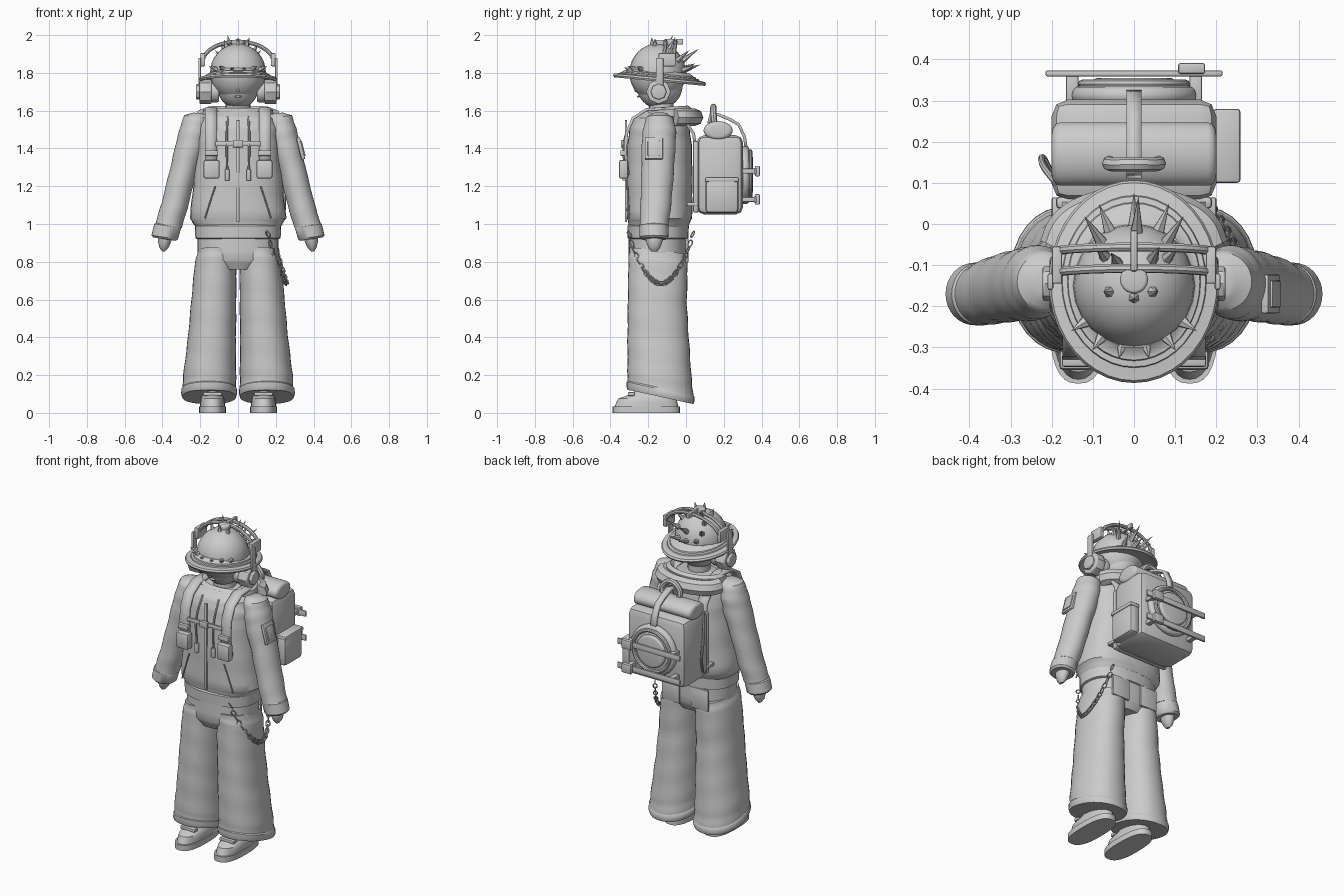
import bpy, bmesh
from math import sin, cos, pi, radians
from mathutils import Vector, Matrix

if "Cube" in bpy.data.objects:
    bpy.data.objects.remove(bpy.data.objects["Cube"])

grey = bpy.data.materials.new("light_grey")
grey.use_nodes = True
grey.diffuse_color = (0.6, 0.6, 0.6, 1)
grey.node_tree.nodes["Principled BSDF"].inputs["Base Color"].default_value = grey.diffuse_color


def finish(obj, smooth=True):
    obj.data.materials.clear()
    obj.data.materials.append(grey)
    bpy.ops.object.select_all(action='DESELECT')
    obj.select_set(True)
    bpy.context.view_layer.objects.active = obj
    if smooth:
        bpy.ops.object.shade_smooth_by_angle(angle=radians(40))
    return obj


def from_bmesh(name, bm, smooth=True):
    bmesh.ops.recalc_face_normals(bm, faces=bm.faces)
    mesh = bpy.data.meshes.new(name)
    bm.to_mesh(mesh)
    bm.free()
    obj = bpy.data.objects.new(name, mesh)
    bpy.context.collection.objects.link(obj)
    return finish(obj, smooth)


def box(name, at, size, bevel=0.005, turn=0.0):
    """Bevelled box, turned about the y axis."""
    bm = bmesh.new()
    bmesh.ops.create_cube(bm, size=1, matrix=Matrix.Diagonal((*size, 1)))
    bmesh.ops.bevel(bm, geom=bm.edges[:], offset=bevel, segments=2, affect='EDGES', profile=0.5)
    bm.transform(Matrix.Translation(at) @ Matrix.Rotation(turn, 4, 'Y'))
    return from_bmesh(name, bm)


def ball(name, at, radii):
    bm = bmesh.new()
    bmesh.ops.create_uvsphere(bm, u_segments=24, v_segments=16, radius=1)
    bm.transform(Matrix.Translation(at) @ Matrix.Diagonal((*radii, 1)))
    return from_bmesh(name, bm)


def rod(name, start, end, r1, r2=None, sides=24, bevel=0.0, smooth=True):
    """Cylinder or cone between two points."""
    start, end = Vector(start), Vector(end)
    axis = end - start
    bm = bmesh.new()
    bmesh.ops.create_cone(bm, cap_ends=True, segments=sides, radius1=r1,
                          radius2=r1 if r2 is None else r2, depth=axis.length)
    if bevel:
        rims = [e for e in bm.edges if abs(e.verts[0].co.z - e.verts[1].co.z) < bevel / 10]
        bmesh.ops.bevel(bm, geom=rims, offset=bevel, segments=3, affect='EDGES', profile=0.5)
    bm.transform(Matrix.Translation((start + end) / 2) @ axis.to_track_quat('Z', 'Y').to_matrix().to_4x4())
    return from_bmesh(name, bm, smooth)


def loft(name, rings, power=2.0, steps=1, ripple=0.0, slope=(0, 0), sides=32):
    """Skin over rings (x, y, z, half width, half depth); slope tilts each ring."""
    dense = []
    for a, b in zip(rings, rings[1:]):
        dense += [Vector(a).lerp(Vector(b), k / steps) for k in range(steps)]
    dense.append(Vector(rings[-1]))
    bm = bmesh.new()
    loops = []
    for i, (x, y, z, rx, ry) in enumerate(dense):
        loop = []
        for k in range(sides):
            t = 2 * pi * k / sides
            puff = 1 + ripple * sin(i * pi / 2 + cos(t))
            c, s = cos(t), sin(t)
            dx = rx * puff * abs(c) ** (2 / power) * (1 if c > 0 else -1)
            dy = ry * puff * abs(s) ** (2 / power) * (1 if s > 0 else -1)
            loop.append(bm.verts.new((x + dx, y + dy, z + slope[0] * dx + slope[1] * dy)))
        loops.append(loop)
    for a, b in zip(loops, loops[1:]):
        for k in range(sides):
            bm.faces.new((a[k - 1], a[k], b[k], b[k - 1]))
    bm.faces.new(loops[0])
    bm.faces.new(loops[-1])
    return from_bmesh(name, bm)


def tube(name, points, radius, closed=False):
    curve = bpy.data.curves.new(name, 'CURVE')
    curve.dimensions = '3D'
    curve.bevel_depth, curve.bevel_resolution, curve.resolution_u = radius, 2, 6
    curve.use_fill_caps = True
    spline = curve.splines.new('BEZIER')
    spline.bezier_points.add(len(points) - 1)
    for bp, p in zip(spline.bezier_points, points):
        bp.co = p
        bp.handle_left_type = bp.handle_right_type = 'AUTO'
    spline.use_cyclic_u = closed
    obj = bpy.data.objects.new(name, curve)
    bpy.context.collection.objects.link(obj)
    bpy.ops.object.select_all(action='DESELECT')
    obj.select_set(True)
    bpy.context.view_layer.objects.active = obj
    bpy.ops.object.convert(target='MESH')
    return finish(bpy.context.view_layer.objects.active)


def ribbon(name, x, width, path, thick=0.016):
    """Flat strap following (y, z) points."""
    bm = bmesh.new()
    rows = [[bm.verts.new((x + e * width / 2, y, z)) for e in (-1, 1)] for y, z in path]
    for a, b in zip(rows, rows[1:]):
        bm.faces.new((a[0], a[1], b[1], b[0]))
    obj = from_bmesh(name, bm)
    solid = obj.modifiers.new("thickness", 'SOLIDIFY')
    solid.thickness, solid.offset = thick, 0
    return obj


# Trousers, shoes, sleeves and hands
loft("hips", [(0, -.15, .76, .12, .13), (0, -.15, .81, .215, .155), (0, -.148, .96, .215, .155)], 2.3, 3)
for s, side in ((1, "left"), (-1, "right")):
    loft(side + "_trouser_leg", [(s * .153, -.135, .1, .143, .175), (s * .15, -.14, .2, .14, .17),
         (s * .138, -.147, .4, .127, .163), (s * .128, -.152, .6, .119, .156),
         (s * .118, -.148, .8, .11, .157), (s * .11, -.148, .86, .1, .15)], 2.2, 5, .01, (0, -.12))
    loft(side + "_hem", [(s * .153, -.135, z, r, r + .032) for z, r in
         ((.085, .13), (.085, .143), (.1, .148), (.125, .147), (.135, .138))], 2.2, slope=(0, -.22))
    loft(side + "_sole", [(s * .135, -.21, z, .072, .178) for z in (0, .035)], 2.6)
    loft(side + "_shoe", [(s * .135, -.21, .03, .066, .17), (s * .135, -.205, .075, .064, .155),
         (s * .135, -.18, .1, .05, .11), (s * .135, -.15, .16, .045, .07)], 2.3, 2)
    box(side + "_shoe_strap", (s * .135, -.29, .1), (.1, .035, .02))
    loft(side + "_sleeve", [(s * .2, -.14, 1.585, .035, .04), (s * .215, -.14, 1.565, .07, .07),
         (s * .232, -.14, 1.5, .075, .088), (s * .25, -.145, 1.42, .078, .09),
         (s * .29, -.15, 1.28, .07, .086), (s * .335, -.16, 1.1, .07, .082),
         (s * .368, -.17, .99, .07, .076)], 2, 4, .018, (s * .15, 0))
    loft(side + "_cuff", [(s * x, -.17, z, r, r + .006) for x, z, r in
         ((.368, 1.0, .062), (.372, .99, .071), (.388, .93, .07), (.389, .92, .06))], slope=(s * .15, 0))
    loft(side + "_hand", [(s * x, -.168, z, r, r + .008) for x, z, r in
         ((.38, .95, .04), (.388, .91, .036), (.392, .875, .024), (.394, .855, .008))], steps=2)
    box(side + "_back_pocket", (s * .1, .004, .86), (.12, .016, .13))

# Jacket
loft("jacket", [(0, -.145, .985, .225, .155), (0, -.14, 1.03, .255, .172), (0, -.14, 1.2, .238, .175),
     (0, -.14, 1.4, .22, .172), (0, -.14, 1.5, .215, .16), (0, -.14, 1.56, .19, .14),
     (0, -.13, 1.6, .13, .1)], 2.5, 4, .008)
loft("waistband", [(0, -.148, z, r, r - .065) for z, r in
     ((.92, .215), (.925, .226), (.99, .228), (1.0, .22))], 2.4)
loft("collar", [(0, -.1, 1.54, .17, .12), (0, -.1, 1.57, .19, .135), (0, -.1, 1.605, .185, .13),
     (0, -.1, 1.62, .16, .11), (0, -.1, 1.59, .13, .09)], 2, 2, slope=(0, .06))
tube("hood", [(.185 * cos(a), -.06 + .105 * sin(a), 1.565) for a in [k * pi / 6 for k in range(7)]], .047)
box("zip", (0, -.318, 1.28), (.016, .012, .54), .003)
for s, side in ((1, "left"), (-1, "right")):
    tube(side + "_pocket_seam", [(s * .12, -.31, 1.2), (s * .15, -.305, 1.11), (s * .175, -.3, 1.03)], .004)
    tube(side + "_drawcord", [(s * .055, -.27, 1.57), (s * .06, -.325, 1.45), (s * .057, -.325, 1.28)], .006)
    rod(side + "_cord_end", (s * .057, -.325, 1.29), (s * .057, -.325, 1.23), .012, bevel=.004)
    ribbon(side + "_shoulder_strap", s * .143, .062, [(-.305, 1.26), (-.322, 1.38), (-.315, 1.48), (-.28, 1.56),
           (-.21, 1.605), (-.12, 1.61), (-.03, 1.58), (.04, 1.48), (.065, 1.3)])
    box(side + "_strap_buckle", (s * .14, -.33, 1.29), (.085, .05, .1), .012)
    box(side + "_strap_slider", (s * .14, -.332, 1.375), (.07, .03, .03))
box("chest_strap", (0, -.328, 1.425), (.24, .012, .025))
box("chest_clip", (0, -.335, 1.425), (.055, .02, .04))
box("sleeve_patch", (.332, -.17, 1.4), (.02, .095, .12), .006, radians(-14))
box("sleeve_patch_panel", (.341, -.17, 1.4), (.014, .065, .085), .004, radians(-14))

# Head and face
rod("neck", (0, -.13, 1.5), (0, -.13, 1.68), .065)
ball("head", (0, -.14, 1.735), (.112, .122, .125))
ball("nose", (0, -.262, 1.71), (.01, .012, .012))
ball("mouth", (0, -.252, 1.675), (.02, .008, .006))
for s, side in ((1, "left"), (-1, "right")):
    ball(side + "_eye", (s * .05, -.243, 1.735), (.02, .012, .024))

# Hat with ridged brim and spikes
ball("hat_dome", (0, -.15, 1.8), (.148, .15, .155))
loft("hat_brim", [(0, -.14, z, r, r * 1.19) for z, r in
     ((1.812, .135), (1.797, .15), (1.795, .16), (1.788, .162), (1.786, .174), (1.779, .176), (1.776, .19),
      (1.774, .202), (1.764, .207), (1.754, .202), (1.758, .19), (1.775, .14))], slope=(0, -.095), sides=40)
for i, (x, y, z, length) in enumerate(
        ((-.6, .8, .5, .1), (.05, 1, .5, .11), (.6, .8, .5, .1), (-.5, .5, .8, .07), (.6, .5, .8, .07),
         (-.3, .4, 1, .08), (.35, .5, 1, .08), (0, .9, .1, .09), (.4, .9, .1, .08), (-.4, .9, .15, .08),
         (-.4, -.1, .9, .05), (0, -.2, 1, .05), (.3, -.1, .95, .05), (-.5, -.8, .12, .05),
         (.5, -.8, .12, .05), (-.2, -1, .1, .04), (.2, -1, .1, .04), (.8, -.6, .12, .05), (-.8, -.6, .12, .05))):
    way = Vector((x, y, z)).normalized()
    base = Vector((0, -.15, 1.8)) + way * .143
    lean = (way + Vector((0, .1, .25))).normalized()
    rod(f"hat_spike_{i}", base, base + lean * length, .017, 0, 6, smooth=False)

# Headphones
for name, y in (("front_headband", -.12), ("back_headband", -.068)):
    arc = [k * pi / 8 for k in range(9)]
    tube(name, [(.19 * cos(a), y + .012 * sin(a), 1.85 + .115 * sin(a)) for a in arc], .011)
box("headband_mount", (0, -.065, 1.965), (.018, .1, .03))
rod("headband_knob", (0, -.135, 1.94), (0, -.135, 1.975), .034, bevel=.008)
for s, side in ((1, "left"), (-1, "right")):
    box(side + "_headband_bracket", (s * .187, -.1, 1.87), (.025, .09, .07))
    box(side + "_headphone_arm", (s * .203, -.14, 1.8), (.014, .04, .16))
    rod(side + "_ear_pad", (s * .1, -.145, 1.7), (s * .145, -.145, 1.7), .056, bevel=.01)
    rod(side + "_ear_cup", (s * .14, -.145, 1.7), (s * .205, -.145, 1.7), .066, sides=8, bevel=.008)
    rod(side + "_ear_cup_cap", (s * .2, -.145, 1.7), (s * .222, -.145, 1.7), .042, sides=8, bevel=.006)

# Backpack
box("backpack_body", (0, .18, 1.26), (.4, .245, .42), .04)
box("backpack_frame", (0, .052, 1.25), (.38, .03, .38), .01)
box("backpack_base_bar", (0, .035, 1.105), (.4, .06, .02))
roll = rod("backpack_roll", (-.2, 0, 0), (.2, 0, 0), .055, bevel=.02)
roll.scale, roll.location = (1, 1.4, .9), (0, .17, 1.495)
box("backpack_side_pocket", (.222, .19, 1.15), (.065, .175, .185), .02)
box("side_pocket_flap", (.226, .19, 1.235), (.066, .18, .025), .008)
tube("side_cord", [(-.19, .1, 1.45), (-.22, .14, 1.35), (-.22, .16, 1.2), (-.2, .12, 1.1)], .008)
rod("backpack_round_pocket", (0, .29, 1.26), (0, .335, 1.26), .155, bevel=.02)
rod("backpack_round_cap", (0, .33, 1.26), (0, .355, 1.26), .1, bevel=.012)
tube("round_pocket_ring", [(.125 * cos(k * pi / 6), .34, 1.26 + .125 * sin(k * pi / 6)) for k in range(12)], .011, True)
ribbon("backpack_top_strap", 0, .036, [(.12, 1.53), (.13, 1.58), (.17, 1.58), (.24, 1.55), (.28, 1.525),
       (.31, 1.46), (.325, 1.36)])
tube("backpack_handle", [(-.06, .15, 1.53), (-.055, .145, 1.585), (0, .145, 1.62), (.055, .145, 1.585),
     (.06, .15, 1.53)], .017)
for name, z in (("upper_bar", 1.28), ("lower_bar", 1.13)):
    box(name, (0, .366, z), (.43, .014, .035), .004)
    box(name + "_clip", (.14, .378, z), (.065, .026, .055), .005)
    for s in (-1, 1):
        box(name + "_support", (s * .15, .33, z), (.03, .07, .025), .004)

# Wallet chain of alternating links
count = 27
for i in range(count):
    t = i / (count - 1)
    sag = sin(pi * t)
    spot = Vector((.16 + .03 * t + .08 * sag, -.3 + .335 * t, .945 - .26 * sag ** .8))
    ahead = Vector((.03 + .08 * pi * cos(pi * t), .335, -.7 * cos(pi * t))).normalized()
    turn = ahead.to_track_quat('X', 'Z') @ Matrix.Rotation(i % 2 * pi / 2, 3, 'X').to_quaternion()
    ring = [k * pi / 4 for k in range(8)]
    tube(f"chain_link_{i}", [spot + turn @ Vector((.019 * cos(a), .011 * sin(a), 0)) for a in ring], .0035, True)
